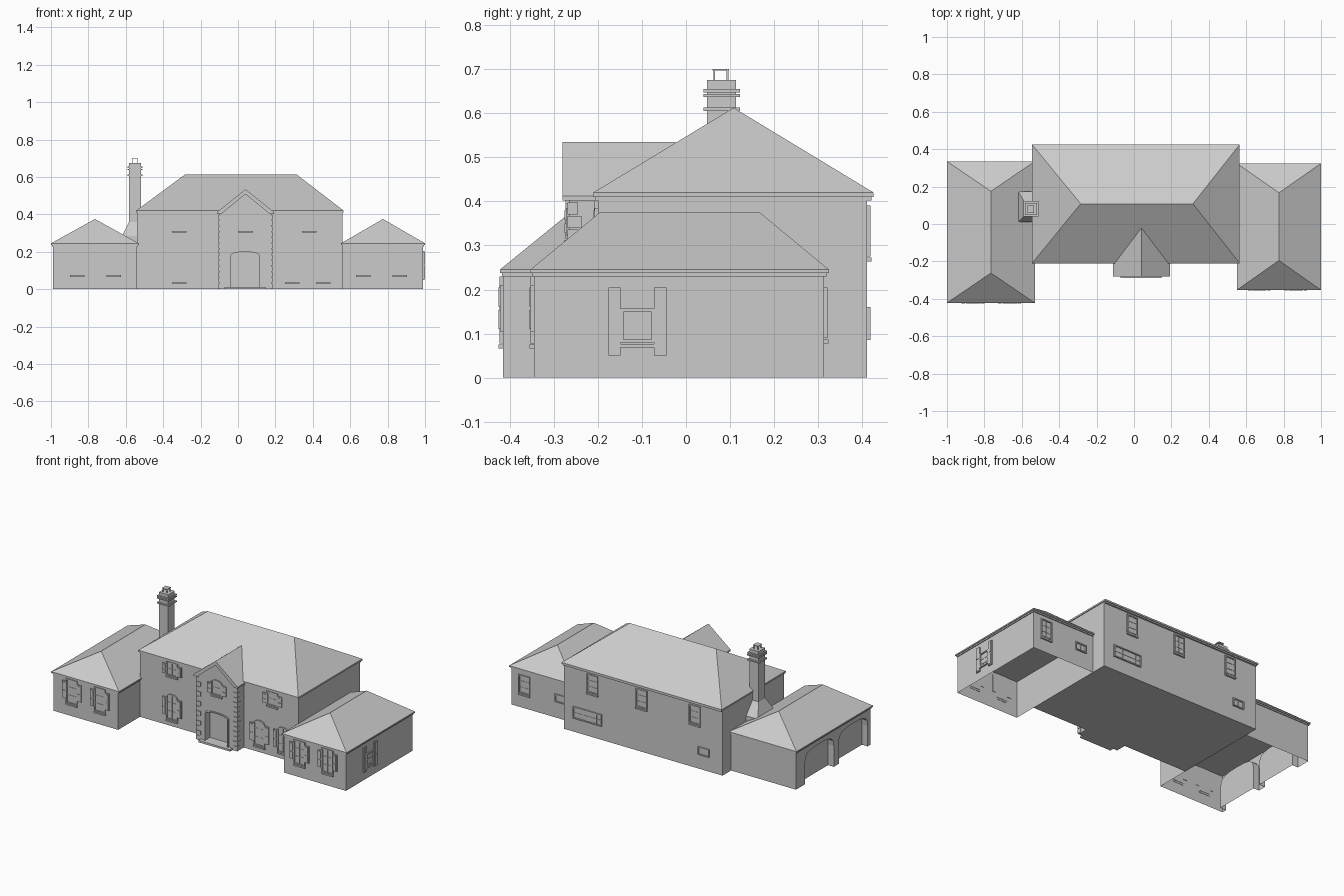
import bpy, bmesh, math
from mathutils import Vector

cube = bpy.data.objects.get("Cube")
if cube:
    bpy.data.objects.remove(cube)

grey = bpy.data.materials.new("plain_grey")
grey.use_nodes = True
COLOUR = (0.6, 0.6, 0.6, 1)
grey.diffuse_color = COLOUR
grey.node_tree.nodes["Principled BSDF"].inputs["Base Color"].default_value = COLOUR


def finish(bm, name):
    bmesh.ops.remove_doubles(bm, verts=bm.verts, dist=1e-5)
    bmesh.ops.recalc_face_normals(bm, faces=bm.faces)
    mesh = bpy.data.meshes.new(name)
    bm.to_mesh(mesh)
    bm.free()
    mesh.materials.append(grey)
    obj = bpy.data.objects.new(name, mesh)
    bpy.context.collection.objects.link(obj)
    return obj


def face(bm, pts):
    return bm.faces.new([bm.verts.new(p) for p in pts])


def loft(bm, low, high):
    """Closed solid between two rings of points."""
    face(bm, low)
    face(bm, high)
    for i in range(len(low)):
        j = (i + 1) % len(low)
        face(bm, [low[i], low[j], high[j], high[i]])


def rect(x0, x1, y0, y1, z):
    return [(x0, y0, z), (x1, y0, z), (x1, y1, z), (x0, y1, z)]


def box(bm, x0, x1, y0, y1, z0, z1):
    loft(bm, rect(x0, x1, y0, y1, z0), rect(x0, x1, y0, y1, z1))


def on_wall(side, plane):
    """Map wall coordinates (along, height, outwards) to space."""
    return {"front": lambda u, z, n: (u, plane - n, z),
            "back": lambda u, z, n: (u, plane + n, z),
            "left": lambda u, z, n: (plane + n, u, z),
            "right": lambda u, z, n: (plane - n, u, z)}[side]


def plate(bm, put, outline, n0, n1):
    loft(bm, [put(u, z, n0) for u, z in outline], [put(u, z, n1) for u, z in outline])


def slab(bm, put, u0, u1, z0, z1, n):
    plate(bm, put, [(u0, z0), (u1, z0), (u1, z1), (u0, z1)], -0.002, n)


def arch(u0, u1, z0, z1, rise, power=2, steps=10):
    mid, half = (u0 + u1) / 2, (u1 - u0) / 2
    pts = [(u0, z0)]
    for i in range(steps + 1):
        a = math.pi * (1 - i / steps)
        c, s = math.cos(a), abs(math.sin(a))
        pts.append((mid + half * math.copysign(abs(c) ** (2 / power), c),
                    z1 - rise + rise * s ** (2 / power)))
    return pts + [(u1, z0)]


def niche_wall(bm, put, u0, u1, top, arches, depth):
    """Flat wall with recessed doorways that reach the ground."""
    outline = [(u0, 0)]
    for pts in arches:
        outline += pts
        face(bm, [put(u, z, -depth) for u, z in pts])
        for (a, b), (c, d) in zip(pts, pts[1:]):
            face(bm, [put(a, b, 0), put(c, d, 0), put(c, d, -depth), put(a, b, -depth)])
    face(bm, [put(u, z, 0) for u, z in outline + [(u1, 0)] + top])


def hip_roof(name, x0, x1, y0, y1, z0, z1, top, ridge_a, ridge_b):
    bm = bmesh.new()
    box(bm, x0, x1, y0, y1, z0, z1)
    e = 0.005
    box(bm, x0 + e, x1 - e, y0 + e, y1 - e, z0 - 0.008, z0)
    a, b, c, d = rect(x0, x1, y0, y1, z1)
    p, q = (*ridge_a, top), (*ridge_b, top)
    if ridge_a[1] == ridge_b[1]:
        sides = [[a, b, q, p], [b, c, q], [c, d, p, q], [d, a, p]]
    else:
        sides = [[a, b, p], [b, c, q, p], [c, d, q], [d, a, p, q]]
    for s in sides:
        face(bm, s)
    finish(bm, name)


def window(name, side, plane, u, z0, z1, w=0.07, shutter=None, rise=0.0, sill=True, grid=(2, 3)):
    bm, put = bmesh.new(), on_wall(side, plane)
    h, t = w / 2, 0.007
    # casing bars, head and glazing bars around a thin pane
    plate(bm, put, arch(u - h, u + h, z0, z1, rise or 0.001), -0.002, 0.002)
    for s in (-1, 1):
        slab(bm, put, u + s * h - t / 2, u + s * h + t / 2, z0, z1 - rise, 0.008)
    slab(bm, put, u - h, u + h, z0, z0 + t, 0.008)
    outer, inner = arch(u - h, u + h, z0, z1, rise or 0.001), arch(u - h, u + h, z0, z1 - t, rise or 0.001)
    plate(bm, put, outer[1:-1] + inner[-2:0:-1], -0.002, 0.008)
    for i in range(1, grid[0]):
        c = u - h + w * i / grid[0]
        slab(bm, put, c - 0.0015, c + 0.0015, z0, z1 - t, 0.004)
    for i in range(1, grid[1]):
        c = z0 + (z1 - z0) * i / grid[1]
        slab(bm, put, u - h, u + h, c - 0.0015, c + 0.0015, 0.004)
    if sill:
        slab(bm, put, u - h - 0.004, u + h + 0.004, z0 - 0.012, z0 - 0.003, 0.01)
    # panelled shutters
    if shutter:
        s0, s1 = shutter
        mid = (s0 + s1) / 2
        for s in (-1, 1):
            c = u + s * (h + 0.017)
            slab(bm, put, c - 0.014, c + 0.014, s0, s1, 0.007)
            for a, b in ((s0 + 0.006, mid - 0.004), (mid + 0.004, s1 - 0.006)):
                slab(bm, put, c - 0.009, c + 0.009, a, b, 0.01)
    finish(bm, name)


# main block
bm = bmesh.new()
box(bm, -0.54, 0.56, -0.2, 0.41, 0, 0.41)
finish(bm, "main_walls")
hip_roof("main_roof", -0.545, 0.565, -0.21, 0.425, 0.41, 0.42, 0.612, (-0.285, 0.108), (0.315, 0.108))

# left wing: hollow, open below
bm = bmesh.new()
for f in ("front", -0.345, 0.56, 0.99), ("back", 0.313, 0.56, 0.99), ("left", 0.99, -0.345, 0.313), ("right", 0.56, -0.345, 0.313):
    niche_wall(bm, on_wall(f[0], f[1]), f[2], f[3], [(f[3], 0.24), (f[2], 0.24)], [], 0)
finish(bm, "left_wing_walls")
hip_roof("left_wing_roof", 0.55, 1.0, -0.353, 0.324, 0.237, 0.245, 0.375, (0.775, -0.195), (0.775, 0.167))

# right wing: hollow, with two arched garage doors
bm = bmesh.new()
garage = [arch(-0.385, -0.1, 0, 0.2, 0.07, 3), arch(-0.05, 0.235, 0, 0.2, 0.07, 3)]
for f in ("front", -0.415, -0.99, -0.54), ("back", 0.325, -0.99, -0.54), ("right", -0.99, -0.415, 0.325), ("left", -0.54, -0.415, 0.325):
    niche_wall(bm, on_wall(f[0], f[1]), f[2], f[3], [(f[3], 0.24), (f[2], 0.24)],
               garage if f[0] == "right" else [], 0.04)
finish(bm, "right_wing_walls")
hip_roof("right_wing_roof", -1.0, -0.53, -0.422, 0.335, 0.237, 0.245, 0.375, (-0.765, -0.262), (-0.765, 0.175))

# entrance bay with recessed door
BX, B0, B1, BY = 0.04, -0.1, 0.18, -0.265
bm = bmesh.new()
niche_wall(bm, on_wall("front", BY), B0, B1, [(B1, 0.41), (BX, 0.515), (B0, 0.41)],
           [arch(-0.04, 0.115, 0, 0.2, 0.02)], 0.045)
for x in (B0, B1):
    face(bm, [(x, BY, 0), (x, -0.2, 0), (x, -0.2, 0.41), (x, BY, 0.41)])
face(bm, rect(B0, B1, BY, -0.2, 0))
finish(bm, "entrance_bay")

bm = bmesh.new()
chevron = [(-0.113, 0.412), (BX, 0.534), (0.193, 0.412), (0.193, 0.402), (0.17, 0.402), (BX, 0.508), (-0.09, 0.402), (-0.113, 0.402)]
loft(bm, [(x, -0.28, z) for x, z in chevron], [(x, -0.024, z) for x, z in chevron])
finish(bm, "gable_roof")

bm = bmesh.new()
put = on_wall("front", BY)
rim, hole = arch(-0.047, 0.122, 0, 0.207, 0.02), arch(-0.04, 0.115, 0, 0.2, 0.02)
plate(bm, put, rim + hole[::-1], -0.002, 0.006)
finish(bm, "door_surround")
bm = bmesh.new()
box(bm, -0.072, 0.148, -0.29, BY, 0, 0.012)
box(bm, -0.04, 0.115, BY, -0.22, 0, 0.012)
finish(bm, "door_step")

# alternating corner stones on the bay
bm = bmesh.new()
for i in range(13):
    z, w = 0.004 + i * 0.0305, 0.028 if i % 2 else 0.02
    for x, s in ((B0, 1), (B1, -1)):
        xs = sorted((x - s * 0.004, x + s * w))
        box(bm, *xs, BY - 0.004, BY + w, z, z + 0.027)
finish(bm, "corner_stones")

# chimney
bm = bmesh.new()
low, high = rect(-0.62, -0.53, 0.01, 0.175, 0.285), rect(-0.583, -0.52, 0.048, 0.113, 0.36)
box(bm, -0.62, -0.53, 0.01, 0.175, 0.2, 0.285)
loft(bm, low, high)
box(bm, -0.583, -0.518, 0.048, 0.113, 0.3, 0.675)
for z0, z1 in ((0.605, 0.613), (0.636, 0.643), (0.647, 0.655)):
    box(bm, -0.591, -0.51, 0.04, 0.122, z0, z1)
finish(bm, "chimney")
bm = bmesh.new()
for x in (-0.566, -0.538):
    for y in (0.064, 0.094):
        box(bm, x - 0.002, x + 0.002, y - 0.002, y + 0.002, 0.67, 0.697)
box(bm, -0.57, -0.534, 0.06, 0.098, 0.696, 0.7)
finish(bm, "chimney_cap")

# front windows
for i, u in enumerate((-0.86, -0.665)):
    window(f"right_wing_window_{i}", "front", -0.415, u, 0.078, 0.23, shutter=(0.105, 0.21))
for i, u in enumerate((0.67, 0.865)):
    window(f"left_wing_window_{i}", "front", -0.345, u, 0.078, 0.23, shutter=(0.105, 0.21))
for i, u in enumerate((-0.315, 0.29, 0.455)):
    window(f"ground_window_{i}", "front", -0.2, u, 0.04, 0.2, shutter=(0.065, 0.175), rise=0.018)
for i, u in enumerate((-0.315, 0.38)):
    window(f"upper_window_{i}", "front", -0.2, u, 0.315, 0.402, shutter=(0.322, 0.385), grid=(2, 2))
window("bay_window", "front", BY, BX, 0.315, 0.41, shutter=(0.322, 0.385), rise=0.015, grid=(2, 2))

# side and back windows
window("side_window", "left", 0.99, -0.11, 0.08, 0.157, shutter=(0.05, 0.205), grid=(2, 2))
for i, u in enumerate((-0.35, 0.02, 0.36)):
    window(f"back_upper_window_{i}", "back", 0.41, u, 0.275, 0.39)
window("back_wide_window", "back", 0.41, 0.395, 0.085, 0.16, w=0.19, sill=False, grid=(6, 2))
window("back_small_window", "back", 0.41, -0.41, 0.09, 0.14, sill=False, grid=(2, 1))
window("wing_back_window", "back", 0.313, 0.9, 0.09, 0.205)
window("wing_back_small_window", "back", 0.313, 0.65, 0.1, 0.15, sill=False, grid=(2, 1))
